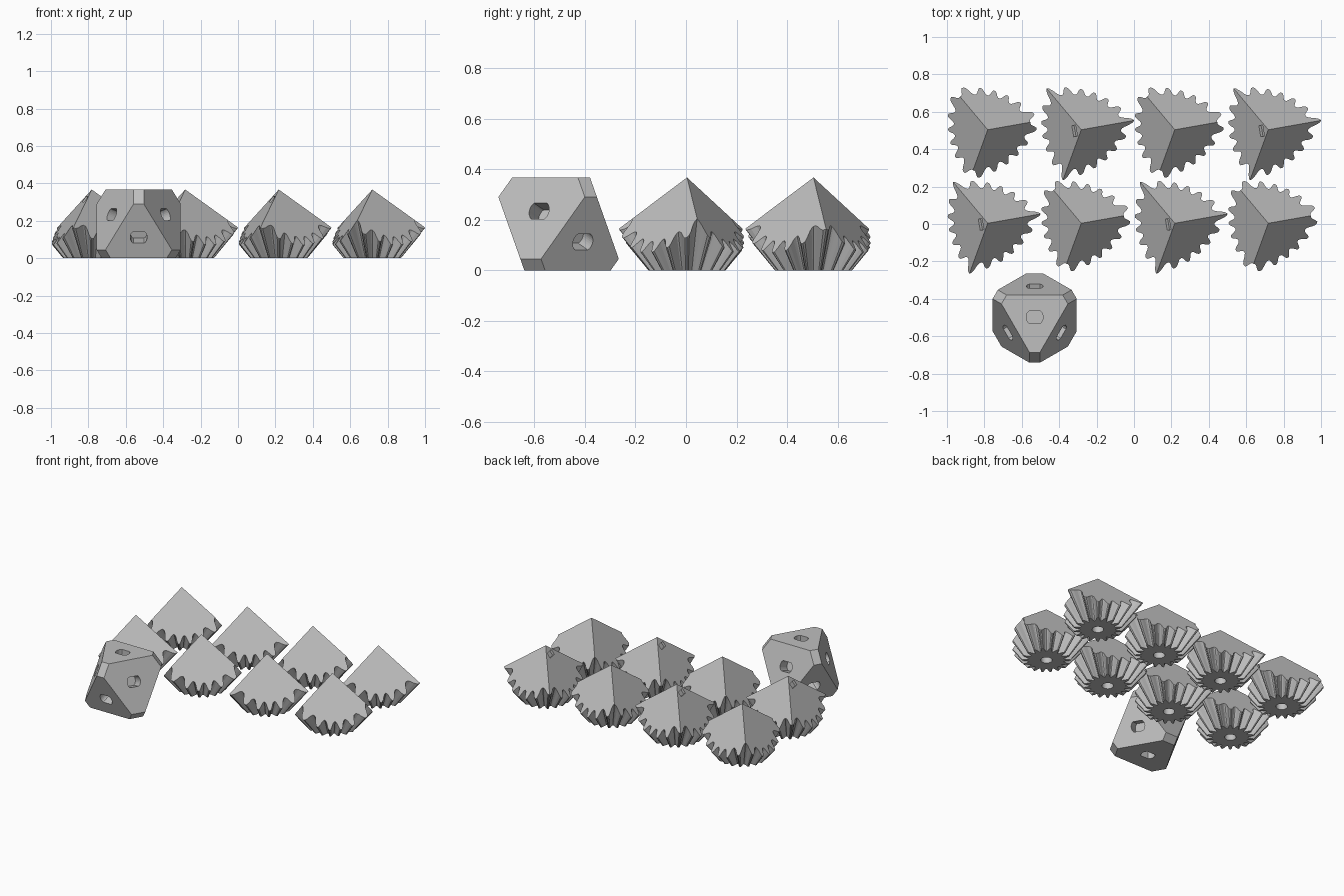
import bpy, bmesh, math
from mathutils import Matrix, Vector

if "Cube" in bpy.data.objects:
    bpy.data.objects.remove(bpy.data.objects["Cube"])

grey = bpy.data.materials.new("grey plastic")
grey.diffuse_color = (0.52, 0.52, 0.52, 1)
grey.use_nodes = True
grey.node_tree.nodes["Principled BSDF"].inputs["Base Color"].default_value = grey.diffuse_color

H = 0.367            # height of a corner gear
C = 0.185            # depth of the shared bevel cone apex below the gear
TEETH = 18
RIDGE = math.radians(10)   # azimuth of the first cube ridge


def make_object(name, bm, loc=(0, 0, 0)):
    bmesh.ops.recalc_face_normals(bm, faces=bm.faces)
    mesh = bpy.data.meshes.new(name)
    bm.to_mesh(mesh)
    bm.free()
    mesh.materials.append(grey)
    ob = bpy.data.objects.new(name, mesh)
    ob.location = loc
    bpy.context.collection.objects.link(ob)
    return ob


def cut(ob, cutter):
    cutter.hide_render = True
    cutter.hide_viewport = True
    mod = ob.modifiers.new("cut", 'BOOLEAN')
    mod.operation = 'DIFFERENCE'
    mod.solver = 'EXACT'
    mod.object = cutter


def corner_gear(name, loc, tooth_on_ridge):
    """Bevel gear whose top is the corner of a cube."""
    # one tooth: (fraction of the pitch, cone slope); starts on a tip
    tooth = [(0, .825), (.1, .81), (.2, .74), (.31, .645), (.4, .605),
             (.5, .594), (.6, .605), (.69, .645), (.8, .74), (.9, .81)]
    n = len(tooth)
    shift = 0 if tooth_on_ridge else n // 2
    bm = bmesh.new()
    top, base, rim, floor = [], [], [], []
    for i in range(TEETH * n):
        k = tooth[(i + shift) % n][1]
        a = RIDGE + (i // n + tooth[i % n][0]) * math.tau / TEETH
        u = Vector((math.cos(a), math.sin(a), 0))
        # steepest of the three cube faces at this azimuth
        f = math.sqrt(2) * max(math.cos(a - RIDGE - math.pi / 3 - j * math.tau / 3)
                               for j in range(3))
        r = k * (H + C) / (1 + k * f)
        top.append(bm.verts.new(u * r + Vector((0, 0, H - f * r))))
        base.append(bm.verts.new(u * k * C))
        rim.append(bm.verts.new(u * 0.036))
        floor.append(bm.verts.new(u * 0.036 + Vector((0, 0, 0.12))))
    # tooth flanks, underside and axle hole
    m = len(top)
    for i in range(m):
        j = (i + 1) % m
        for lo, hi in ((base, top), (rim, base), (floor, rim)):
            bm.faces.new((lo[i], lo[j], hi[j], hi[i]))
    bm.faces.new(floor)
    # three cube faces
    apex = bm.verts.new((0, 0, H))
    third = m // 3
    for s in range(3):
        bm.faces.new([apex] + [top[(s * third + i) % m] for i in range(third + 1)])
    ob = make_object(name, bm, loc)

    # shallow slot near the tip of the gears with a tooth on the ridge
    if tooth_on_ridge:
        a = RIDGE + math.pi
        u = Vector((math.cos(a), math.sin(a), 0))
        nrm = (u * math.sqrt(2 / 3) + Vector((0, 0, math.sqrt(1 / 3)))).normalized()
        side = Vector((0, 0, 1)).cross(u)
        axes = Matrix((side, nrm.cross(side), nrm)).transposed().to_4x4()
        pos = u * 0.036 + Vector((0, 0, H - 0.036 * math.sqrt(2)))
        sb = bmesh.new()
        bmesh.ops.create_cube(sb, size=1, matrix=Matrix.Translation(pos) @ axes
                              @ Matrix.Diagonal((0.06, 0.035, 0.03, 1)))
        cut(ob, make_object(name + "_slot_cutter", sb, loc))


# two rows of four gears, alternating tooth phase
for row in range(2):
    for col in range(4):
        corner_gear(f"corner_gear_{row}_{col}", (-0.782 + 0.5 * col, 0.504 - 0.5 * row, 0),
                    (row + col) % 2 == 1)

# central block: octahedron with clipped corners, lying on a face
P, Q, T = 0.332, 0.304, 0.265
turn = Matrix((Vector((0, 1, -1)).normalized(), Vector((-2, 1, 1)).normalized(),
               Vector((1, 1, 1)).normalized()))
if turn.determinant() < 0:
    turn[0] = -turn[0]
bm = bmesh.new()
for axis in range(3):
    for s in (1, -1):
        for e in (1, -1):
            for g in (1, -1):
                p = [0, 0, 0]
                p[axis] = s * T
                p[(axis + 1) % 3] = (e * (P - T) + g * (Q - T)) / 2
                p[(axis + 2) % 3] = s * (e * (P - T) - g * (Q - T)) / 2
                bm.verts.new(turn @ Vector(p))
bmesh.ops.convex_hull(bm, input=bm.verts)
bmesh.ops.dissolve_limit(bm, angle_limit=0.02, verts=bm.verts, edges=bm.edges)
centre = (-0.531, -0.498, Q / math.sqrt(3))
block = make_object("central_block", bm, centre)

# a flat-sided axle socket in each of the eight large faces
bm = bmesh.new()
for sx in (1, -1):
    for sy in (1, -1):
        for sz in (1, -1):
            nrm = (turn @ Vector((sx, sy, sz))).normalized()
            dist = (P if sx * sy * sz > 0 else Q) / math.sqrt(3)
            side = Vector((0, 0, 1)).cross(nrm)
            side = side.normalized() if side.length > 0.1 else Vector((1, 0, 0))
            up = nrm.cross(side)
            rings = []
            for d in (dist - 0.08, dist + 0.02):
                ring = []
                for i in range(32):
                    a = (i + 0.5) * math.tau / 32
                    v = max(-0.033, min(0.033, 0.045 * math.sin(a)))
                    ring.append(bm.verts.new(nrm * d + side * 0.045 * math.cos(a) + up * v))
                bm.faces.new(ring)
                rings.append(ring)
            for i in range(32):
                j = (i + 1) % 32
                bm.faces.new((rings[0][i], rings[0][j], rings[1][j], rings[1][i]))
cut(block, make_object("socket_cutter", bm, centre))
